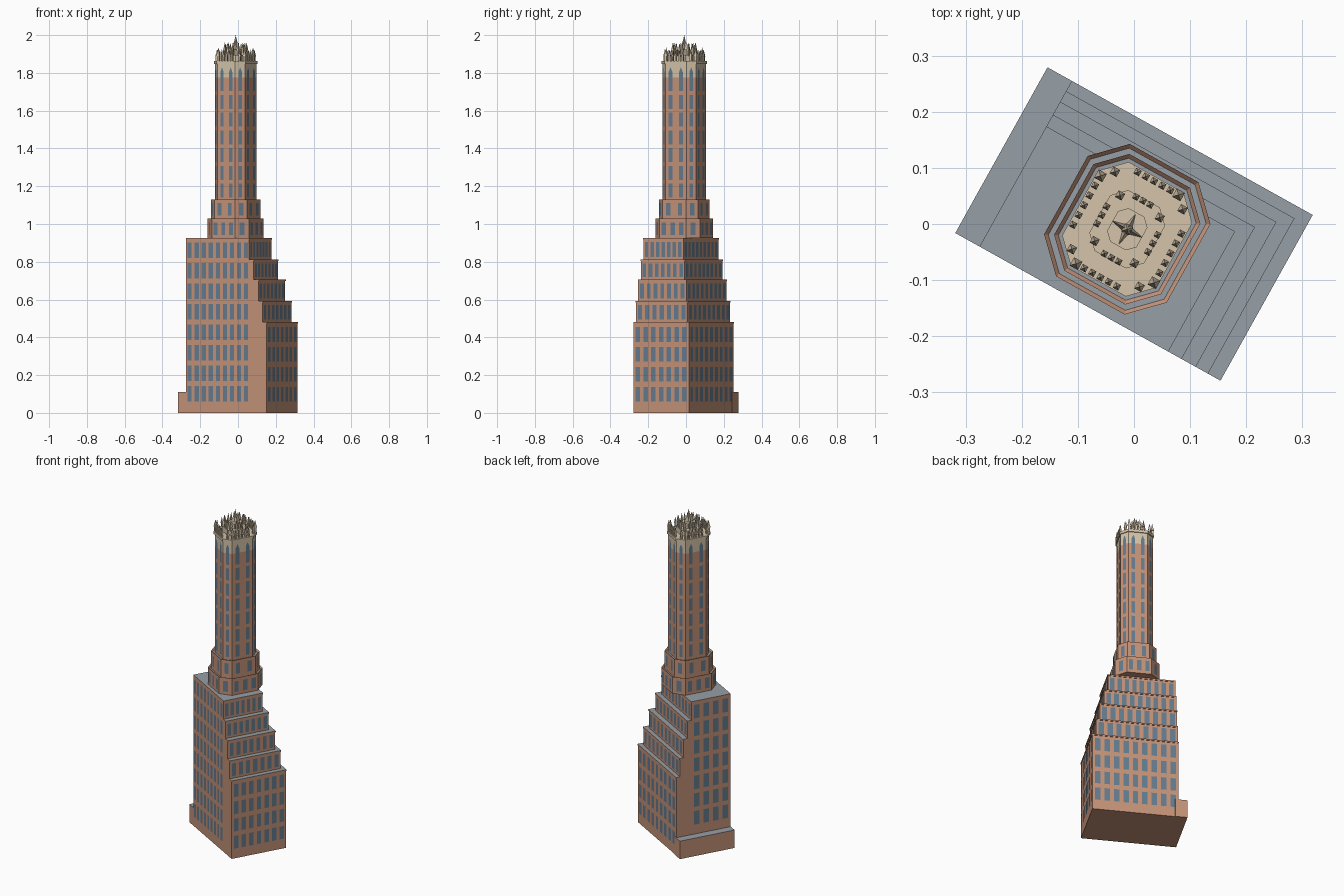
import bpy, bmesh, math
from mathutils import Vector, Matrix

if "Cube" in bpy.data.objects:
    bpy.data.objects.remove(bpy.data.objects["Cube"])

TURN = Matrix.Rotation(math.radians(-29.1), 4, 'Z')   # whole building is turned on its plot
CEN = Vector((-0.006, -0.014, 0))                     # tower axis in plot coordinates
UP = Vector((0, 0, 1))


def mat(name, rgb):
    m = bpy.data.materials.new(name)
    m.diffuse_color = (*rgb, 1)
    m.use_nodes = True
    m.node_tree.nodes["Principled BSDF"].inputs["Base Color"].default_value = m.diffuse_color
    return m


BRICK = mat("brick", (0.55, 0.29, 0.19))
ROOF = mat("roof", (0.31, 0.35, 0.38))
GLASS = mat("glass", (0.13, 0.20, 0.27))
CREAM = mat("cream", (0.66, 0.55, 0.40))


def finish(bm, name, mats):
    bm.transform(TURN)
    me = bpy.data.meshes.new(name)
    bm.to_mesh(me)
    bm.free()
    for m in mats:
        me.materials.append(m)
    ob = bpy.data.objects.new(name, me)
    bpy.context.collection.objects.link(ob)
    return ob


def prism(bm, pts, z0, z1, top_mat=1, rim=0):
    """Extruded outline; optional sunken roof behind a parapet rim."""
    lo = [bm.verts.new((p[0], p[1], z0)) for p in pts]
    hi = [bm.verts.new((p[0], p[1], z1)) for p in pts]
    n = len(pts)
    bm.faces.new(lo[::-1])
    for i in range(n):
        bm.faces.new((lo[i], lo[(i + 1) % n], hi[(i + 1) % n], hi[i]))
    top = bm.faces.new(hi)
    if rim:
        bm.normal_update()
        bmesh.ops.inset_individual(bm, faces=[top], thickness=rim, use_even_offset=True)
        for v in top.verts:
            v.co.z -= 0.008
    top.material_index = top_mat


def rect(u0, u1, v0, v1):
    return [(u0, v0), (u1, v0), (u1, v1), (u0, v1)]


def octagon(a, b, c):
    p = [(a, c - b), (a, b - c), (a - c, b), (c - a, b),
         (-a, b - c), (-a, c - b), (c - a, -b), (a - c, -b)]
    return [Vector((x, y, 0)) + CEN for x, y in p]


def windows(bm, p, q, cols, z0, z1, fill=0.58, point=0):
    """Row of window panes on the wall from p to q (outside on the right)."""
    p, q = Vector((p[0], p[1], 0)), Vector((q[0], q[1], 0))
    t = (q - p).normalized()
    out = t.cross(UP) * 0.0015
    step = (q - p).length / cols
    for i in range(cols):
        c = p + t * step * (i + 0.5) + out
        h = t * step * fill / 2
        pts = [c - h + UP * z0, c + h + UP * z0, c + h + UP * z1]
        if point:
            pts.append(c + UP * (z1 + point))
        pts.append(c - h + UP * z1)
        bm.faces.new([bm.verts.new(x) for x in pts])


# low podium under the whole plot
U0, V0 = -0.221, -0.169
bm = bmesh.new()
prism(bm, rect(-0.2705, U0 + 0.02, V0, 0.169), 0, 0.11)
finish(bm, "podium", [BRICK, ROOF])

# stepped body: (right edge, back edge, top)
tiers = [(0.2705, 0.169, 0.48), (0.245, 0.148, 0.592), (0.22, 0.1265, 0.705),
         (0.191, 0.10, 0.812), (0.164, 0.076, 0.925)]
panes = bmesh.new()
z = 0
for k, (u1, v1, top) in enumerate(tiers):
    bm = bmesh.new()
    prism(bm, rect(U0, u1 - 0.003, V0, v1 - 0.003), z, top - 0.008)
    prism(bm, rect(U0, u1, V0, v1), top - 0.008, top)     # coping
    finish(bm, f"body_tier_{k + 1}", [BRICK, ROOF])
    rows = 4 if k == 0 else 1
    for r in range(rows):
        a, b = (0.06 + r * 0.1055, 0.138 + r * 0.1055) if k == 0 else (z + 0.014, top - 0.02)
        windows(panes, (u1 - 0.003, V0 + 0.004), (u1 - 0.003, v1 - 0.006), 7, a, b)
        windows(panes, (u1 - 0.006, v1 - 0.003), (U0 + 0.004, v1 - 0.003), 9, a, b)
    z = top

# tall flat front and left walls
for r in range(8):
    a = 0.06 + r * 0.1085
    windows(panes, (U0 + 0.002, V0), (0.164, V0), 9, a, a + 0.083)
    if r:
        windows(panes, (U0, 0.07), (U0, V0 + 0.004), 4, max(a, 0.115), a + 0.083)
finish(panes, "body_windows", [GLASS])


def ring_windows(bm, o, long_cols, z0, z1, point=0):
    for i in range(8):
        if i % 2:
            windows(bm, o[i], o[(i + 1) % 8], 1, z0, z1, 0.36, point)
        else:
            windows(bm, o[i], o[(i + 1) % 8], long_cols, z0, z1,
                    0.36 if long_cols == 2 else 0.5, point)


# two eight-sided collars with parapets
panes = bmesh.new()
for k, (o, z0, z1, n) in enumerate([(octagon(0.125, 0.135, 0.055), 0.925, 1.028, 3),
                                    (octagon(0.109, 0.119, 0.047), 1.02, 1.13, 2)]):
    bm = bmesh.new()
    prism(bm, o, z0, z1, rim=0.007)
    finish(bm, f"collar_{k + 1}", [BRICK, ROOF])
    ring_windows(panes, o, n, z1 - 0.085, z1 - 0.02)

# tower shaft
shaft = octagon(0.091, 0.101, 0.038)
bm = bmesh.new()
prism(bm, shaft, 1.12, 1.775, 0)
finish(bm, "tower_shaft", [BRICK])
for r in range(6):
    ring_windows(panes, shaft, 2, 1.14 + r * 0.094, 1.214 + r * 0.094)
ring_windows(panes, shaft, 2, 1.705, 1.805, 0.025)
finish(panes, "tower_windows", [GLASS])

# pale crown: head of the shaft, cornice and two drums
bm = bmesh.new()
prism(bm, shaft, 1.775, 1.848, 0)
finish(bm, "crown_head", [CREAM])
bm = bmesh.new()
prism(bm, octagon(0.096, 0.106, 0.04), 1.846, 1.862, 0)
finish(bm, "crown_cornice", [CREAM])
bm = bmesh.new()
prism(bm, octagon(0.056, 0.062, 0.024), 1.86, 1.895, 0)
prism(bm, octagon(0.030, 0.034, 0.014), 1.89, 1.925, 0)
finish(bm, "crown_drums", [CREAM])


def pinnacle(bm, c, r, z0, z1):
    """Square post with a steep pyramid cap."""
    zm = z0 + (z1 - z0) * 0.4
    prism(bm, rect(c.x - r * 0.75, c.x + r * 0.75, c.y - r * 0.75, c.y + r * 0.75), z0, zm, 0)
    base = [bm.verts.new((x, y, zm)) for x, y in rect(c.x - r, c.x + r, c.y - r, c.y + r)]
    tip = bm.verts.new((c.x, c.y, z1))
    bm.faces.new(base[::-1])
    for i in range(4):
        bm.faces.new((base[i], base[(i + 1) % 4], tip))


def pinnacle_ring(name, o, cols, r, z0, z1, corner):
    bm = bmesh.new()
    for i in range(8):
        p, q = o[i], o[(i + 1) % 8]
        n = 1 if i % 2 else cols
        for j in range(n):
            pinnacle(bm, p.lerp(q, (j + 1) / (n + 1)), r * (1.25 if n == 1 else 1), z0, z1)
        if corner and i % 2:
            pinnacle(bm, q, r * 1.5, z0, z1 + 0.01)
    finish(bm, name, [CREAM])


pinnacle_ring("outer_pinnacles", octagon(0.088, 0.098, 0.038), 5, 0.0056, 1.86, 1.925, True)
pinnacle_ring("inner_pinnacles", octagon(0.052, 0.058, 0.023), 3, 0.0054, 1.89, 1.96, False)

# central star-shaped spire
bm = bmesh.new()
star = []
for i in range(8):
    r = 0.009 if i % 2 else 0.031
    star.append(bm.verts.new(CEN + Vector((r * math.cos(i * math.pi / 4),
                                           r * math.sin(i * math.pi / 4), 1.925))))
tip = bm.verts.new(CEN + UP * 1.985)
bm.faces.new(star[::-1])
for i in range(8):
    bm.faces.new((star[i], star[(i + 1) % 8], tip))
pinnacle(bm, CEN, 0.008, 1.925, 2.0)
finish(bm, "central_spire", [CREAM])
